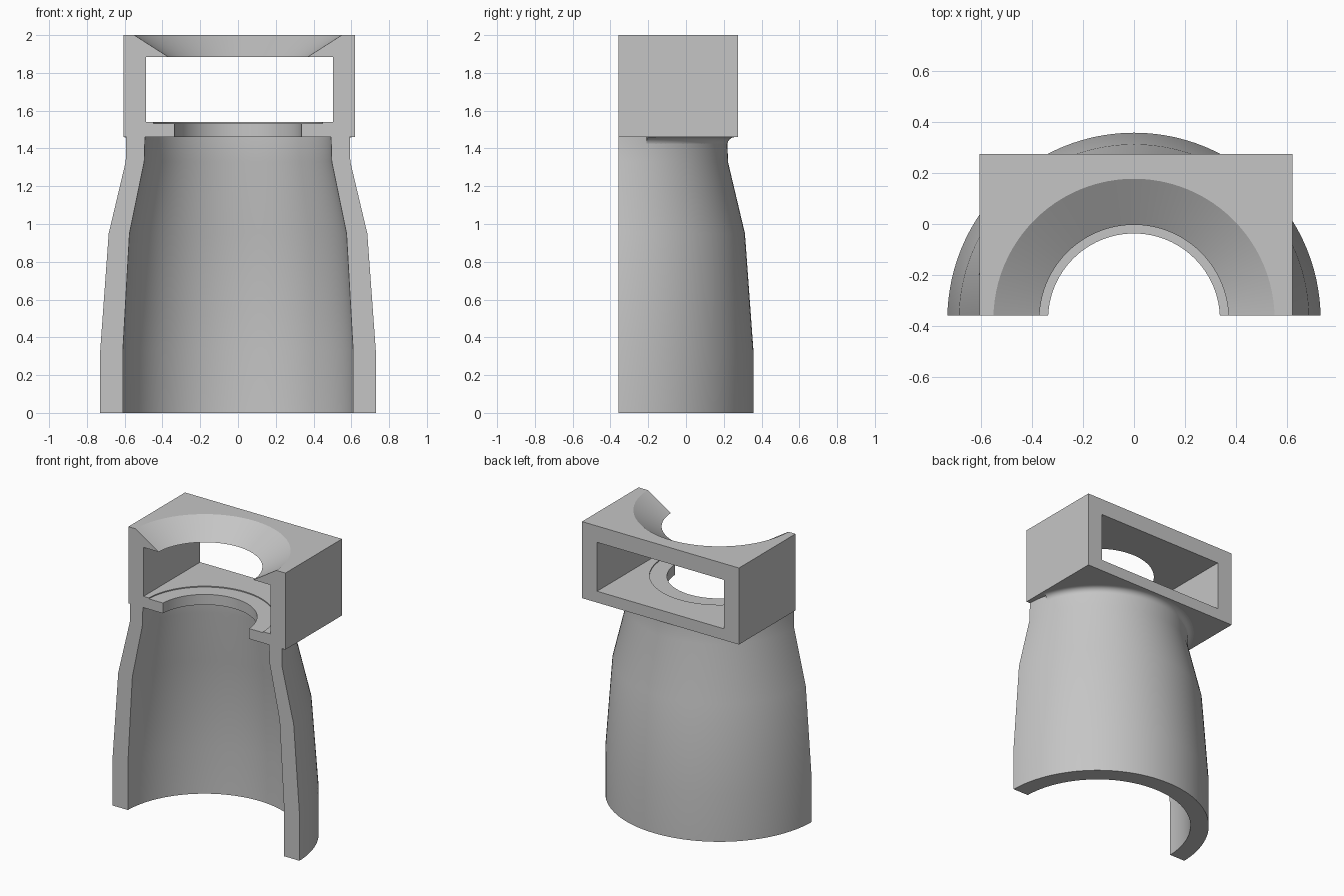
import bpy, bmesh, math
from mathutils import Matrix, Vector

if "Cube" in bpy.data.objects:
    bpy.data.objects.remove(bpy.data.objects["Cube"])

AXIS_Y = -0.373   # centre line of all round parts
CUT_Y = -0.357    # flat front section plane

grey = bpy.data.materials.new("light grey")
grey.use_nodes = True
grey.diffuse_color = (0.56, 0.56, 0.56, 1)
grey.node_tree.nodes["Principled BSDF"].inputs["Base Color"].default_value = (0.56, 0.56, 0.56, 1)


def add_object(name, bm):
    bmesh.ops.recalc_face_normals(bm, faces=bm.faces)
    mesh = bpy.data.meshes.new(name)
    bm.to_mesh(mesh)
    bm.free()
    obj = bpy.data.objects.new(name, mesh)
    bpy.context.collection.objects.link(obj)
    mesh.materials.append(grey)
    return obj


def block(name, low, high):
    bm = bmesh.new()
    bmesh.ops.create_cube(bm, size=1)
    low, high = Vector(low), Vector(high)
    bmesh.ops.scale(bm, vec=high - low, verts=bm.verts)
    bmesh.ops.translate(bm, vec=(low + high) / 2, verts=bm.verts)
    return add_object(name, bm)


def round_cutter(name, r1, r2, z1, z2):
    bm = bmesh.new()
    bmesh.ops.create_cone(bm, cap_ends=True, segments=96, radius1=r1, radius2=r2,
                          depth=z2 - z1, matrix=Matrix.Translation((0, AXIS_Y, (z1 + z2) / 2)))
    return add_object(name, bm)


def revolve(name, section, start, end, steps=56):
    """Sweep a closed radius/height section about the centre line."""
    bm = bmesh.new()
    a = math.radians(start)
    verts = [bm.verts.new((r * math.cos(a), AXIS_Y + r * math.sin(a), z)) for r, z in section]
    face = bm.faces.new(verts)
    result = bmesh.ops.spin(bm, geom=[face] + face.edges[:] + verts, cent=(0, AXIS_Y, 0),
                            axis=(0, 0, 1), angle=math.radians(end - start), steps=steps)
    # Trim at the section plane and cap the wall
    bmesh.ops.remove_doubles(bm, verts=bm.verts, dist=1e-5)
    cut = bmesh.ops.bisect_plane(bm, geom=bm.verts[:] + bm.edges[:] + bm.faces[:],
                                 plane_co=(0, CUT_Y, 0), plane_no=(0, -1, 0), clear_outer=True)
    rim = [e for e in cut["geom_cut"] if isinstance(e, bmesh.types.BMEdge)]
    if rim:
        bmesh.ops.holes_fill(bm, edges=rim, sides=0)
    return add_object(name, bm)


def smooth(obj):
    bpy.ops.object.select_all(action='DESELECT')
    obj.select_set(True)
    bpy.context.view_layer.objects.active = obj
    bpy.ops.object.shade_smooth_by_angle(angle=math.radians(30))


# Tapered half sleeve
outer = [(0.73, 0), (0.73, 0.33), (0.685, 0.95), (0.595, 1.33), (0.592, 1.46)]
inner = [(0.493, 1.46), (0.497, 1.33), (0.575, 0.95), (0.61, 0.33), (0.61, 0)]
smooth(revolve("tapered_sleeve", outer + inner, 0, 180))

# Curved fillet where the sleeve meets the box
curve = [(0.632 - 0.04 * math.cos(t), 1.42 + 0.04 * math.sin(t))
         for t in [math.radians(15 * i) for i in range(7)]]
smooth(revolve("sleeve_fillet", [(0.57, 1.42)] + curve + [(0.57, 1.46)], 16, 164))

# Rectangular head with a through slot, funnel, bore and shallow seat
head = block("slotted_head", (-0.605, CUT_Y, 1.46), (0.62, 0.274, 2))
cutters = [
    block("slot_cutter", (-0.487, -0.6, 1.54), (0.502, 0.6, 1.885)),
    round_cutter("funnel_cutter", 0.315, 0.597, 1.85, 2.03),
    round_cutter("bore_cutter", 0.336, 0.336, 1.4, 1.7),
    round_cutter("seat_cutter", 0.447, 0.447, 1.533, 1.6),
]
for cutter in cutters:
    mod = head.modifiers.new(cutter.name, 'BOOLEAN')
    mod.operation = 'DIFFERENCE'
    mod.solver = 'EXACT'
    mod.object = cutter
    bpy.context.view_layer.objects.active = head
    bpy.ops.object.modifier_apply(modifier=mod.name)
for cutter in cutters:
    bpy.data.objects.remove(cutter)
smooth(head)
